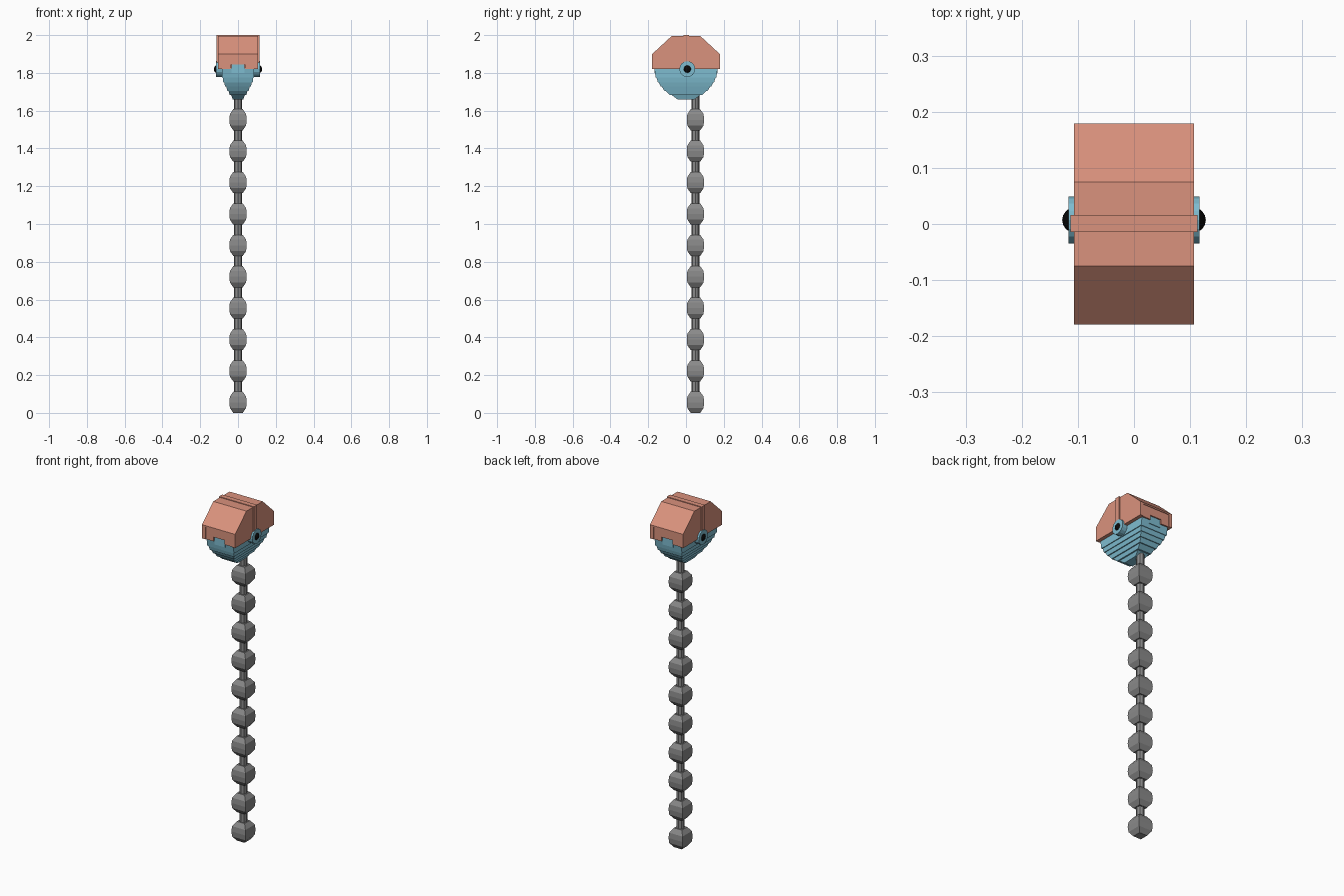
import bpy, bmesh, math
from mathutils import Matrix

if "Cube" in bpy.data.objects:
    bpy.data.objects.remove(bpy.data.objects["Cube"])


def material(name, rgb):
    m = bpy.data.materials.new(name)
    m.diffuse_color = [((c / 255 + 0.055) / 1.055) ** 2.4 for c in rgb] + [1]
    m.use_nodes = True
    m.node_tree.nodes["Principled BSDF"].inputs["Base Color"].default_value = m.diffuse_color
    return m


SALMON = material("salmon", (218, 146, 125))
BLUE = material("dusty blue", (126, 188, 208))
GREY = material("grey", (138, 138, 138))
BLACK = material("black", (8, 8, 8))


def finish(name, bm, mat):
    bmesh.ops.recalc_face_normals(bm, faces=bm.faces)
    me = bpy.data.meshes.new(name)
    bm.to_mesh(me)
    bm.free()
    ob = bpy.data.objects.new(name, me)
    bpy.context.collection.objects.link(ob)
    me.materials.append(mat)
    return ob


def add_box(bm, lo, hi):
    size = [b - a for a, b in zip(lo, hi)]
    mid = [(a + b) / 2 for a, b in zip(lo, hi)]
    bmesh.ops.create_cube(bm, size=1, matrix=Matrix.Translation(mid) @ Matrix.Diagonal((*size, 1)))


def add_stack(bm, rings, cx=0, cy=0):
    """Closed stack of rectangles given as (z, half x, half y)."""
    loops = [[bm.verts.new((cx + sx * hx, cy + sy * hy, z))
              for sx, sy in ((-1, -1), (1, -1), (1, 1), (-1, 1))] for z, hx, hy in rings]
    for a, b in zip(loops, loops[1:]):
        for i in range(4):
            j = (i + 1) % 4
            bm.faces.new((a[i], a[j], b[j], b[i]))
    bm.faces.new(loops[0][::-1])
    bm.faces.new(loops[-1])


def add_cylinder(bm, r, x0, x1, y, z, sides):
    """Cylinder lying along x."""
    bmesh.ops.create_cone(bm, cap_ends=True, segments=sides, radius1=r, radius2=r, depth=abs(x1 - x0),
                          matrix=Matrix.Translation(((x0 + x1) / 2, y, z)) @ Matrix.Rotation(math.pi / 2, 4, 'Y'))


# Cap: chamfered profile extruded across x
bm = bmesh.new()
profile = [(-0.179, 1.82), (-0.179, 1.9), (-0.075, 1.996), (0.075, 1.996), (0.179, 1.9), (0.179, 1.82)]
face = bm.faces.new([bm.verts.new((-0.107, y, z)) for y, z in profile])
ext = bmesh.ops.extrude_face_region(bm, geom=[face])["geom"]
bmesh.ops.translate(bm, vec=(0.214, 0, 0), verts=[v for v in ext if isinstance(v, bmesh.types.BMVert)])
cap = finish("cap", bm, SALMON)

# Recessed panels and latch notches cut into both ends of the cap
for name, hx, top, depth in (("panel_cutter", 0.085, 1.892, 0.004), ("notch_cutter", 0.036, 1.845, 0.02)):
    bm = bmesh.new()
    for s in (-1, 1):
        y0, y1 = sorted((s * (0.179 - depth), s * 0.25))
        add_box(bm, (-hx, y0, 1.8), (hx, y1, top))
    cutter = finish(name, bm, SALMON)
    cutter.hide_render = True
    cutter.hide_set(True)
    mod = cap.modifiers.new(name, 'BOOLEAN')
    mod.operation = 'DIFFERENCE'
    mod.object = cutter

# Raised strap over the cap
bm = bmesh.new()
add_box(bm, (-0.113, -0.014, 1.825), (0.113, 0.016, 2.0))
finish("cap_strap", bm, SALMON)

# Bowl: stepped, tapering layers
bm = bmesh.new()
add_stack(bm, [(1.66, 0.028, 0.045), (1.682, 0.036, 0.075), (1.682, 0.044, 0.085),
               (1.704, 0.05, 0.108), (1.704, 0.056, 0.114), (1.727, 0.062, 0.128),
               (1.727, 0.068, 0.133), (1.75, 0.073, 0.145), (1.75, 0.078, 0.149),
               (1.775, 0.081, 0.156), (1.775, 0.086, 0.16), (1.825, 0.086, 0.168)])
finish("bowl", bm, BLUE)

# Latch tabs that fill the cap notches
bm = bmesh.new()
for s in (-1, 1):
    y0, y1 = sorted((s * 0.15, s * 0.168))
    add_box(bm, (-0.035, y0, 1.8), (0.035, y1, 1.845))
finish("latch_tabs", bm, BLUE)

# Hinges with round pins
hinge, pins = bmesh.new(), bmesh.new()
for s in (-1, 1):
    add_cylinder(hinge, 0.042, s * 0.08, s * 0.117, 0.007, 1.82, 16)
    bmesh.ops.create_uvsphere(pins, u_segments=16, v_segments=10, radius=0.023,
                              matrix=Matrix.Translation((s * 0.105, 0.007, 1.82)))
finish("hinges", hinge, BLUE)
finish("hinge_pins", pins, BLACK)

# Chain: square faceted beads on a thin rod
bm = bmesh.new()
for i in range(10):
    c = 0.056 + i * 0.1662
    add_stack(bm, [(c + dz, h, h) for dz, h in
                   ((-0.056, 0.025), (-0.03, 0.043), (0, 0.046), (0.03, 0.043), (0.056, 0.025))], 0, 0.05)
finish("chain_beads", bm, GREY)

bm = bmesh.new()
bmesh.ops.create_cone(bm, cap_ends=True, segments=8, radius1=0.021, radius2=0.021, depth=1.62,
                      matrix=Matrix.Translation((0, 0.05, 0.87)))
finish("chain_rod", bm, GREY)
